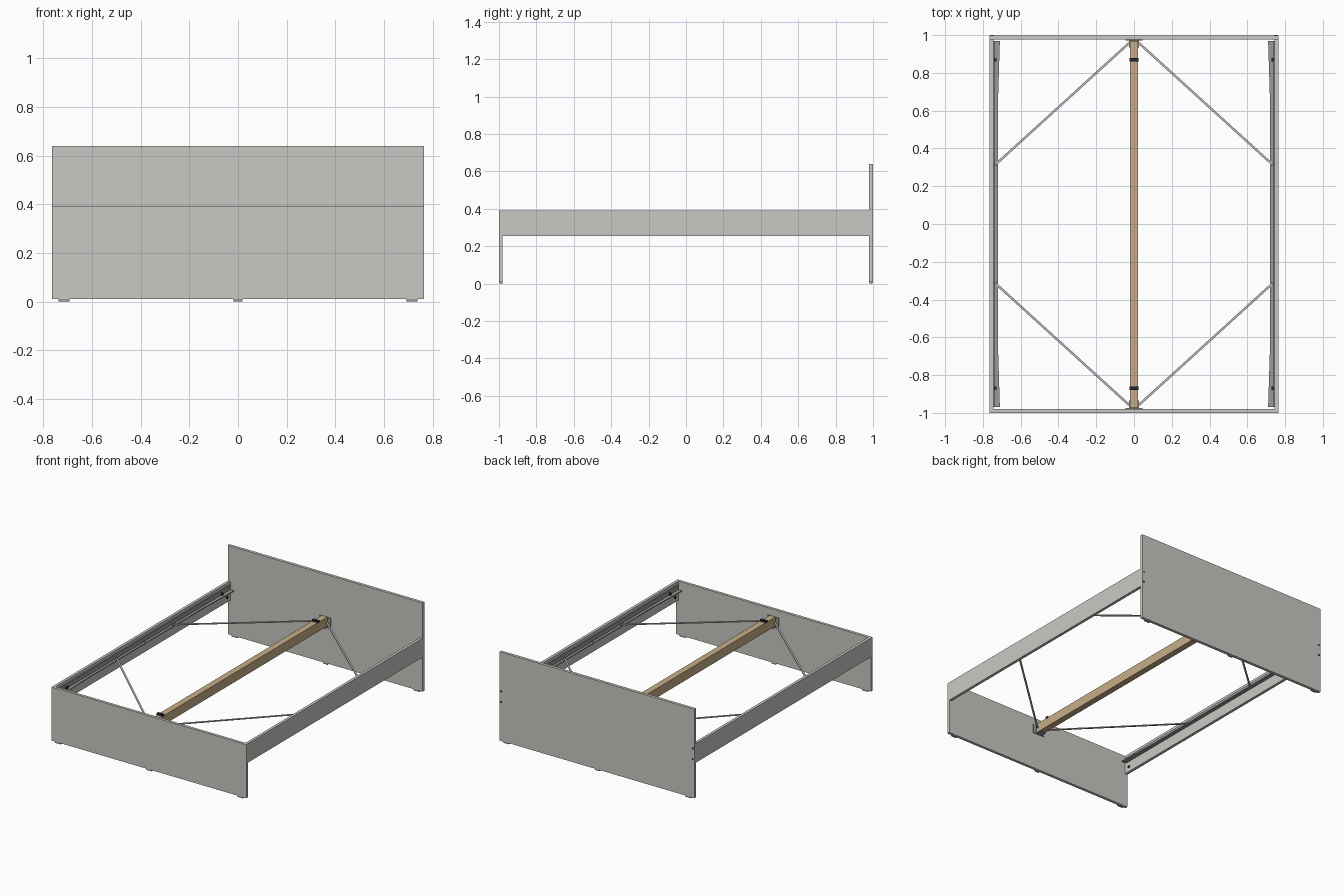
import bpy
import bmesh
from math import radians
from mathutils import Vector

cube = bpy.data.objects.get("Cube")
if cube:
    bpy.data.objects.remove(cube)


def material(name, r, g, b):
    m = bpy.data.materials.new(name)
    m.use_nodes = True
    m.diffuse_color = (r, g, b, 1)
    m.node_tree.nodes["Principled BSDF"].inputs["Base Color"].default_value = (r, g, b, 1)
    return m


PANEL = material("pale grey lacquer", 0.58, 0.59, 0.55)
STEEL = material("grey steel", 0.32, 0.32, 0.31)
BRIGHT = material("light steel", 0.5, 0.5, 0.48)
WOOD = material("tan wood", 0.58, 0.42, 0.25)
BLACK = material("black plastic", 0.02, 0.02, 0.025)


def finish(name, bm, mat):
    bmesh.ops.recalc_face_normals(bm, faces=bm.faces)
    mesh = bpy.data.meshes.new(name)
    bm.to_mesh(mesh)
    bm.free()
    mesh.materials.append(mat)
    ob = bpy.data.objects.new(name, mesh)
    bpy.context.collection.objects.link(ob)
    return ob


def box(name, x, y, z, mat):
    """Box from (min, max) ranges on each axis."""
    bm = bmesh.new()
    bmesh.ops.create_cube(bm, size=1)
    for v in bm.verts:
        v.co = [(r[0] + r[1]) / 2 + c * (r[1] - r[0]) for c, r in zip(v.co, (x, y, z))]
    return finish(name, bm, mat)


def around(c, half):
    return (c - half, c + half)


def disc(name, centre, radius, depth, axis, mat):
    bm = bmesh.new()
    bmesh.ops.create_cone(bm, cap_ends=True, segments=16, radius1=radius, radius2=radius, depth=depth)
    turn = Vector((0, 0, 1)).rotation_difference(Vector(axis)).to_matrix()
    for v in bm.verts:
        v.co = turn @ v.co + Vector(centre)
    return finish(name, bm, mat)


def brace(name, a, b, mat):
    """Thin flat bar between two points."""
    a, b = Vector(a), Vector(b)
    along = (b - a).normalized()
    side = along.cross(Vector((0, 0, 1))).normalized() * 0.006
    up = side.cross(along).normalized() * 0.003
    bm = bmesh.new()
    ends = [[bm.verts.new(p + s * side + u * up) for s, u in ((1, 1), (-1, 1), (-1, -1), (1, -1))]
            for p in (a, b)]
    bm.faces.new(ends[0])
    bm.faces.new(ends[1])
    for i in range(4):
        j = (i + 1) % 4
        bm.faces.new((ends[0][i], ends[0][j], ends[1][j], ends[1][i]))
    return finish(name, bm, mat)


def ledge(name, sx):
    """Slat support plate, a little wider toward both ends."""
    half = [(0.71, 0.97), (0.72, 0.65)]
    inner = half + [(x, -y) for x, y in reversed(half)]
    outline = inner + [(0.745, -0.97), (0.745, 0.97)]
    bm = bmesh.new()
    face = bm.faces.new([bm.verts.new((sx * x, y, 0.33)) for x, y in outline])
    new = bmesh.ops.extrude_face_region(bm, geom=[face])["geom"]
    bmesh.ops.translate(bm, vec=(0, 0, 0.006), verts=[g for g in new if isinstance(g, bmesh.types.BMVert)])
    return finish(name, bm, STEEL)


# End boards
W = 0.765
box("footboard", (-W, W), (-1, -0.98), (0.01, 0.39), PANEL)
box("headboard", (-W, W), (0.978, 0.999), (0.01, 0.64), PANEL)

# Floor glides under the boards
for end, y in (("foot", -0.99), ("head", 0.988)):
    for place, x in (("right", -0.715), ("middle", 0), ("left", 0.715)):
        half = 0.022 if x else 0.018
        box(f"{end}_{place}_glide", around(x, half), around(y, 0.008), (0, 0.011), STEEL)

# Side rails with their fittings
for side, s in (("left", 1), ("right", -1)):
    def span(a, b):
        return tuple(sorted((s * a, s * b)))

    box(f"{side}_rail", span(0.745, W), (-0.98, 0.978), (0.255, 0.39), PANEL)
    ledge(f"{side}_slat_ledge", s)
    box(f"{side}_ledge_flange", span(0.738, 0.745), (-0.97, 0.97), (0.336, 0.368), STEEL)
    for end, t in (("foot", -1), ("head", 1)):
        box(f"{side}_{end}_slat_clip", span(0.728, 0.742), around(t * 0.87, 0.009), (0.336, 0.352), BLACK)
        disc(f"{side}_{end}_rail_bolt", (s * 0.744, t * 0.94, 0.29), 0.01, 0.008, (1, 0, 0), BLACK)
        disc(f"{side}_{end}_brace_screw", (s * 0.732, t * 0.315, 0.339), 0.007, 0.01, (0, 0, 1), STEEL)
        brace(f"{side}_{end}_brace", (s * 0.026, t * 0.958, 0.31), (s * 0.733, t * 0.315, 0.339), BRIGHT)
    disc(f"{side}_middle_screw", (s * 0.735, 0, 0.338), 0.006, 0.008, (0, 0, 1), STEEL)

    # Bolt covers on the back of the headboard
    for level, z in (("lower", 0.285), ("upper", 0.36)):
        disc(f"{side}_{level}_bolt_cover", (s * 0.752, 0.998, z), 0.007, 0.004, (0, 1, 0), BLACK)

# Centre beam with end brackets and clips
box("centre_beam", around(0, 0.022), (-0.972, 0.97), (0.28, 0.345), WOOD)
for end, t, y in (("foot", -1, -0.977), ("head", 1, 0.975)):
    box(f"{end}_beam_bracket", around(0, 0.045), around(y, 0.003), (0.275, 0.34), STEEL)
    box(f"{end}_beam_seat", around(0, 0.026), around(t * 0.955, 0.02), (0.274, 0.28), STEEL)
    box(f"{end}_beam_clip", around(0, 0.023), around(t * 0.87, 0.01), (0.34, 0.357), BLACK)
